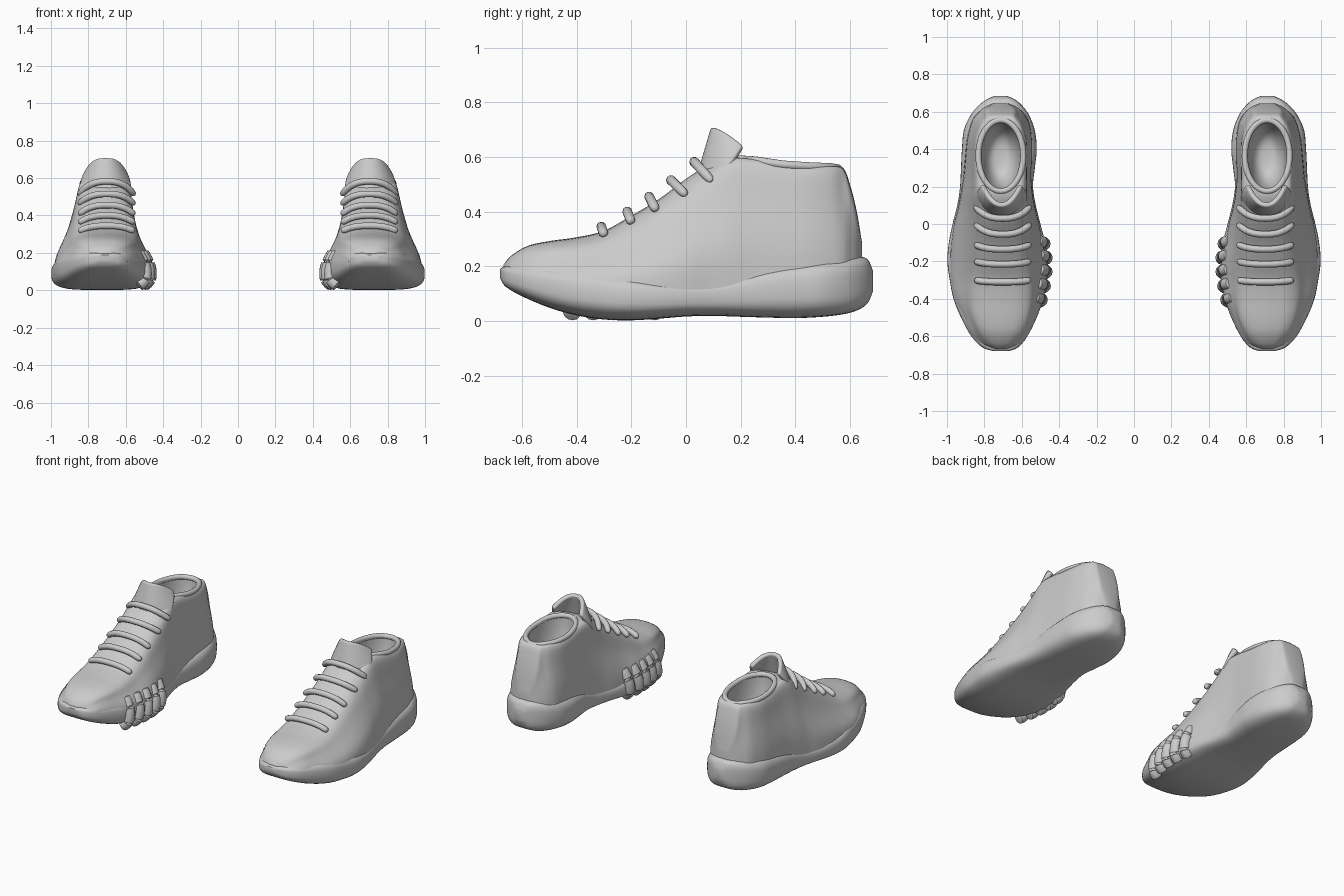
import bpy, bmesh, math
from mathutils import Vector

if "Cube" in bpy.data.objects:
    bpy.data.objects.remove(bpy.data.objects["Cube"])

MAT = bpy.data.materials.new("light grey")
MAT.diffuse_color = (0.6, 0.6, 0.6, 1)
MAT.use_nodes = True
MAT.node_tree.nodes["Principled BSDF"].inputs["Base Color"].default_value = MAT.diffuse_color


def spline(p, t):
    """Catmull-Rom sample of tuples p at t in 0..1."""
    n = len(p) - 1
    i = min(int(t * n), n - 1)
    f = t * n - i
    a, b, c, d = (p[max(0, min(n, i + k))] for k in (-1, 0, 1, 2))
    return [0.5 * (2 * q + (r - o) * f + (2 * o - 5 * q + 4 * r - s) * f * f
                   + (3 * q - o - 3 * r + s) * f ** 3) for o, q, r, s in zip(a, b, c, d)]


def at(table, y):
    """Linear lookup of a station table by its first column."""
    for a, b in zip(table, table[1:]):
        if y <= b[0]:
            f = max(0, (y - a[0]) / (b[0] - a[0]))
            return [p + (q - p) * f for p, q in zip(a, b)]
    return table[-1]


def make(name, rings, closed=True, caps=True):
    """Skin a list of rings of points into an object."""
    bm = bmesh.new()
    vs = [[bm.verts.new(p) for p in r] for r in rings]
    n = len(rings[0])
    for a, b in zip(vs, vs[1:]):
        for i in range(n if closed else n - 1):
            j = (i + 1) % n
            bm.faces.new((a[i], a[j], b[j], b[i]))
    if caps:
        bm.faces.new(vs[0])
        bm.faces.new(vs[-1])
    bmesh.ops.recalc_face_normals(bm, faces=bm.faces)
    me = bpy.data.meshes.new(name)
    bm.to_mesh(me)
    bm.free()
    me.materials.append(MAT)
    ob = bpy.data.objects.new(name, me)
    bpy.context.collection.objects.link(ob)
    return ob


def finish(ob, angle=50):
    """Apply modifiers, smooth, and mirror to the other foot."""
    bpy.ops.object.select_all(action='DESELECT')
    ob.select_set(True)
    bpy.context.view_layer.objects.active = ob
    for m in list(ob.modifiers):
        bpy.ops.object.modifier_apply(modifier=m.name)
    bpy.ops.object.shade_smooth_by_angle(angle=math.radians(angle))
    ob.modifiers.new("other foot", 'MIRROR').use_mirror_merge = False


def tube(name, pts, r, steps=24, sides=10, loop=False):
    """Round tube with domed ends, or a closed loop."""
    path = [Vector(spline(pts, i / steps)) for i in range(steps + 1)]
    rings = []
    for i, p in enumerate(path):
        if loop:
            d = path[(i + 1) % steps] - path[(i - 1) % steps]
        else:
            d = path[min(i + 1, steps)] - path[max(i - 1, 0)]
        d.normalize()
        u = d.cross(Vector((0, 0, 1)) if abs(d.z) < 0.9 else Vector((0, 1, 0))).normalized()
        v = u.cross(d)
        e = min(i, steps - i) / steps
        k = 1 if loop else math.sqrt(1 - (1 - min(1, e * 12 + 0.06)) ** 2)
        rings.append([p + (u * math.cos(a) + v * math.sin(a)) * r * k
                      for a in (2 * math.pi * j / sides for j in range(sides))])
    return make(name, rings, caps=not loop)


# Sole stations: y, inner x, outer x, bottom z, top z
SOLE = [(-.68, .67, .75, .155, .19), (-.66, .62, .81, .125, .20), (-.6, .57, .87, .09, .205),
        (-.5, .52, .925, .048, .205), (-.4, .485, .965, .02, .20), (-.3, .465, .985, .005, .19),
        (-.2, .46, .998, .002, .175), (-.1, .475, .99, .008, .16), (0, .50, .97, .016, .15),
        (.1, .525, .945, .018, .155), (.2, .54, .93, .015, .18), (.3, .53, .925, .012, .205),
        (.4, .52, .92, .01, .22), (.5, .53, .91, .015, .23), (.58, .56, .875, .025, .235),
        (.63, .595, .835, .04, .235), (.665, .635, .79, .065, .225), (.685, .68, .745, .11, .18)]
rings = []
for i in range(69):
    y, xl, xr, zb, zt = spline(SOLE, i / 68)
    ring = []
    for j in range(40):
        c, s = math.cos(j * math.pi / 20), math.sin(j * math.pi / 20)
        ring.append(((xl + xr) / 2 + (xr - xl) / 2 * math.copysign(abs(c) ** .5, c), y,
                     (zb + zt) / 2 + (zt - zb) / 2 * math.copysign(abs(s) ** .65, s)))
    rings.append(ring)
finish(make("sole", rings))

# Upper stations: y, inner x, outer x, ridge z, shoulder half width, shoulder z
UPPER = [(-.668, .66, .76, .205, .03, .195), (-.64, .60, .83, .238, .07, .22),
         (-.58, .56, .88, .274, .11, .248), (-.5, .525, .915, .292, .14, .262),
         (-.4, .485, .96, .306, .155, .272), (-.3, .47, .98, .33, .155, .295),
         (-.2, .465, .985, .385, .15, .34), (-.1, .485, .98, .445, .145, .395),
         (0, .505, .965, .52, .14, .455), (.08, .525, .945, .57, .135, .515),
         (.16, .54, .93, .60, .13, .575), (.25, .548, .915, .595, .13, .575),
         (.35, .545, .905, .58, .132, .56), (.45, .545, .895, .573, .128, .55),
         (.53, .555, .875, .57, .105, .55), (.575, .575, .855, .56, .075, .54),
         (.60, .595, .83, .50, .075, .47), (.625, .625, .80, .40, .065, .37),
         (.645, .665, .76, .28, .035, .25)]
rings = []
for i in range(91):
    y, xl, xr, zt, wt, ze = spline(UPPER, i / 90)
    s = at(SOLE, y)
    zb, c, k = (s[3] + s[4]) / 2, (xl + xr) / 2, 0.712
    zm = zb + (ze - zb) * .35

    def side(sg, xe):
        xs = k + sg * wt
        return [(xe, zb), (xe + (xs - xe) * .1, zm), (xe + (xs - xe) * .6, zb + (ze - zb) * .72),
                (xs, ze), (k + sg * wt * .6, zt - (zt - ze) * .22), (k, zt)]
    left = [spline(side(-1, xl), j / 20) for j in range(21)]
    right = [spline(side(1, xr), j / 20) for j in range(20)]
    rings.append([(x, y, z) for x, z in left + right[::-1]])
upper = make("upper", rings)

# Foot opening hollowed out of the upper
cut_rings = []
for i in range(1, 24):
    a = -math.pi / 2 + math.pi * i / 24
    r, z = math.cos(a) ** .6, .60 + .30 * math.sin(a)
    cut_rings.append([(.712 + .113 * r * math.cos(b), .365 + .183 * r * math.sin(b), z)
                      for b in (2 * math.pi * j / 48 for j in range(48))])
cutter = make("opening_cutter", cut_rings)
m = upper.modifiers.new("opening", 'BOOLEAN')
m.object, m.operation, m.solver = cutter, 'DIFFERENCE', 'EXACT'
finish(upper)
bpy.data.objects.remove(cutter)

# Padded collar round the opening
collar = []
for j in range(33):
    b = 2 * math.pi * j / 32
    y = .365 + .19 * math.sin(b)
    collar.append((.712 + .12 * math.cos(b), y, at(UPPER, min(y, .55))[3] - .008))
finish(tube("collar", collar, .016, 64, 10, True))

# Tongue: curved sheet wrapping back at its sides
rings = []
for i in range(13):
    v = i / 12
    row = []
    for j in range(21):
        u = j / 10 - 1
        w = .13 - .035 * v ** 3
        row.append((.708 + w * u, .045 + .06 * v + (.075 + .03 * v) * abs(u) ** 2.2,
                    .50 + (.205 - .07 * abs(u) ** 3) * v))
    rings.append(row)
tongue = make("tongue", rings, closed=False, caps=False)
m = tongue.modifiers.new("thickness", 'SOLIDIFY')
m.thickness, m.offset = .028, 0
m = tongue.modifiers.new("soft edge", 'BEVEL')
m.width, m.segments = .01, 3
finish(tongue)

# Laces: end y, end z, middle y, middle z
LACES = [(-.30, .315, -.31, .345), (-.20, .36, -.215, .40), (-.11, .405, -.135, .455),
         (0, .46, -.055, .515), (.095, .51, .03, .582)]
for n, (ye, z, ym, zm) in enumerate(LACES):
    pts = []
    for k in range(-4, 5):
        f = 1 - abs(k / 4) ** 2.6
        pts.append((.702 + .15 * k / 4, ye + (ym - ye) * f, z + (zm - z) * f))
    finish(tube("lace_%d" % (n + 1), pts, .018, 40))

# Ribs on the inner side of the forefoot
for n in range(5):
    y = -.41 + .075 * n
    x = at(SOLE, y)[1]
    pts = [(x + .045, y - .01, .025), (x + .01, y, .06), (x + .012, y + .01, .13),
           (x + .05, y + .02, .205)]
    finish(tube("forefoot_rib_%d" % (n + 1), pts, .034, 20, 12))
